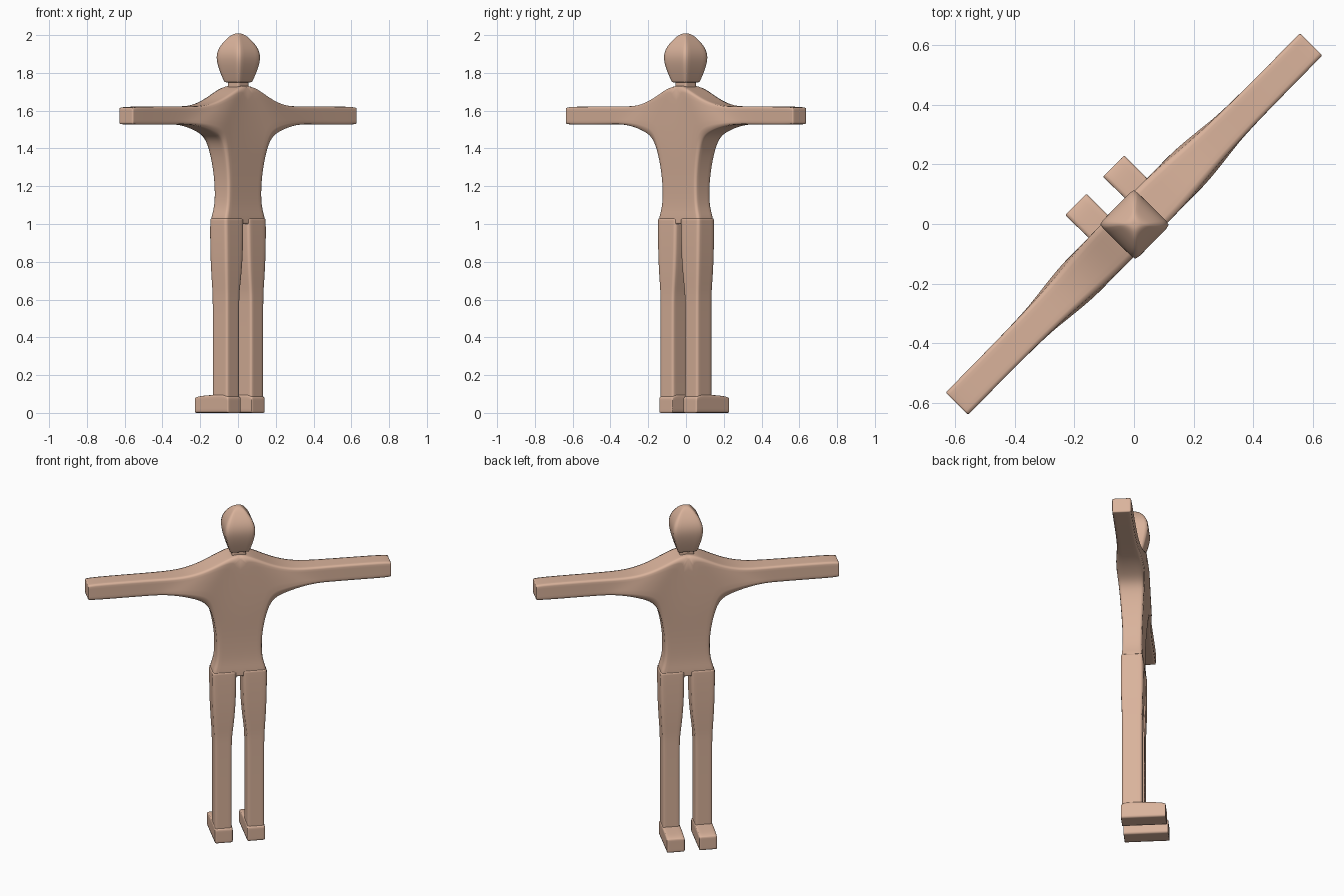
import bpy, bmesh, math

if "Cube" in bpy.data.objects:
    bpy.data.objects.remove(bpy.data.objects["Cube"])

skin = bpy.data.materials.new("warm_skin")
skin.diffuse_color = (0.70, 0.45, 0.33, 1)
skin.use_nodes = True
skin.node_tree.nodes["Principled BSDF"].inputs["Base Color"].default_value = skin.diffuse_color
TURN = math.radians(45.4)      # the figure stands turned on its axis


def loft(name, rings, crease=0.8, cap_crease=(0.8, 0.8), mirror=False):
    """Skin four-cornered rings, crease the long edges and subdivide."""
    bm = bmesh.new()
    layer = bm.edges.layers.float.new("crease_edge")
    vs = [[bm.verts.new(p) for p in r] for r in rings]

    def on_seam(verts):
        return mirror and all(abs(v.co.x) < 1e-5 for v in verts)

    for a, b in zip(vs, vs[1:]):
        for i in range(4):
            j = (i + 1) % 4
            quad = (a[i], a[j], b[j], b[i])
            if not on_seam(quad):
                bm.faces.new(quad)
    bm.faces.new(vs[0])
    bm.faces.new(vs[-1])
    for a, b in zip(vs, vs[1:]):
        for i in range(4):
            e = bm.edges.get((a[i], b[i]))
            if e and not on_seam(e.verts):
                e[layer] = crease
    for ring, c in ((vs[0], cap_crease[0]), (vs[-1], cap_crease[1])):
        for i in range(4):
            e = bm.edges.get((ring[i], ring[(i + 1) % 4]))
            if e and not on_seam(e.verts):
                e[layer] = c
    bmesh.ops.recalc_face_normals(bm, faces=bm.faces)
    for f in bm.faces:
        f.smooth = True
    me = bpy.data.meshes.new(name)
    bm.to_mesh(me)
    bm.free()
    me.materials.append(skin)
    ob = bpy.data.objects.new(name, me)
    bpy.context.collection.objects.link(ob)
    ob.rotation_euler.z = TURN
    if mirror:
        m = ob.modifiers.new("mirror", "MIRROR")
        m.use_clip = True
    s = ob.modifiers.new("subdivide", "SUBSURF")
    s.levels = s.render_levels = 3
    return ob


def rib(x0, z0, x1, z1, d):
    """Ring spanning two points of the front outline, with half depth d."""
    return [(x0, -d, z0), (x1, -d, z1), (x1, d, z1), (x0, d, z0)]


def square(z, hx, y0, y1):
    return [(-hx, y0, z), (hx, y0, z), (hx, y1, z), (-hx, y1, z)]


# Torso sweeping out into the arms
loft("torso_and_arms", [rib(*r) for r in (
    (0, 1.00, 0.150, 1.00, 0.058),
    (0, 1.04, 0.148, 1.04, 0.058),
    (0, 1.10, 0.124, 1.10, 0.052),
    (0, 1.25, 0.124, 1.25, 0.056),
    (0, 1.40, 0.155, 1.40, 0.066),
    (0, 1.735, 0.19, 1.46, 0.074),
    (0.06, 1.725, 0.25, 1.49, 0.078),
    (0.17, 1.665, 0.33, 1.515, 0.074),
    (0.30, 1.622, 0.42, 1.528, 0.062),
    (0.47, 1.622, 0.50, 1.527, 0.053),
    (0.82, 1.622, 0.82, 1.525, 0.053),
    (0.845, 1.615, 0.845, 1.530, 0.052))], mirror=True)

# Legs
loft("legs", [rib(*r) for r in (
    (0.018, 1.03, 0.152, 1.03, 0.060),
    (0.018, 0.98, 0.153, 0.98, 0.062),
    (0.022, 0.80, 0.150, 0.80, 0.062),
    (0.040, 0.65, 0.140, 0.65, 0.056),
    (0.044, 0.60, 0.138, 0.60, 0.055),
    (0.044, 0.12, 0.138, 0.12, 0.055),
    (0.042, 0.03, 0.138, 0.03, 0.055))], mirror=True)

# Feet, pointing along local +y
loft("feet", [[(0.040, y, 0), (0.140, y, 0), (0.140, y, h), (0.040, y, h)]
              for y, h in ((-0.062, 0.08), (-0.04, 0.10), (0.06, 0.095),
                           (0.16, 0.09), (0.185, 0.08))], mirror=True)

# Neck
loft("neck", [square(z, 0.040, -0.042, 0.038) for z in (1.66, 1.72, 1.78)])

# Head: narrow jaw, wide brow, pointed crown
loft("head", [square(*s) for s in (
    (1.750, 0.052, -0.056, 0.052),
    (1.770, 0.060, -0.064, 0.060),
    (1.880, 0.092, -0.098, 0.092),
    (1.950, 0.070, -0.074, 0.070),
    (2.010, 0.020, -0.024, 0.020))], crease=0.7, cap_crease=(0.8, 0.3))
